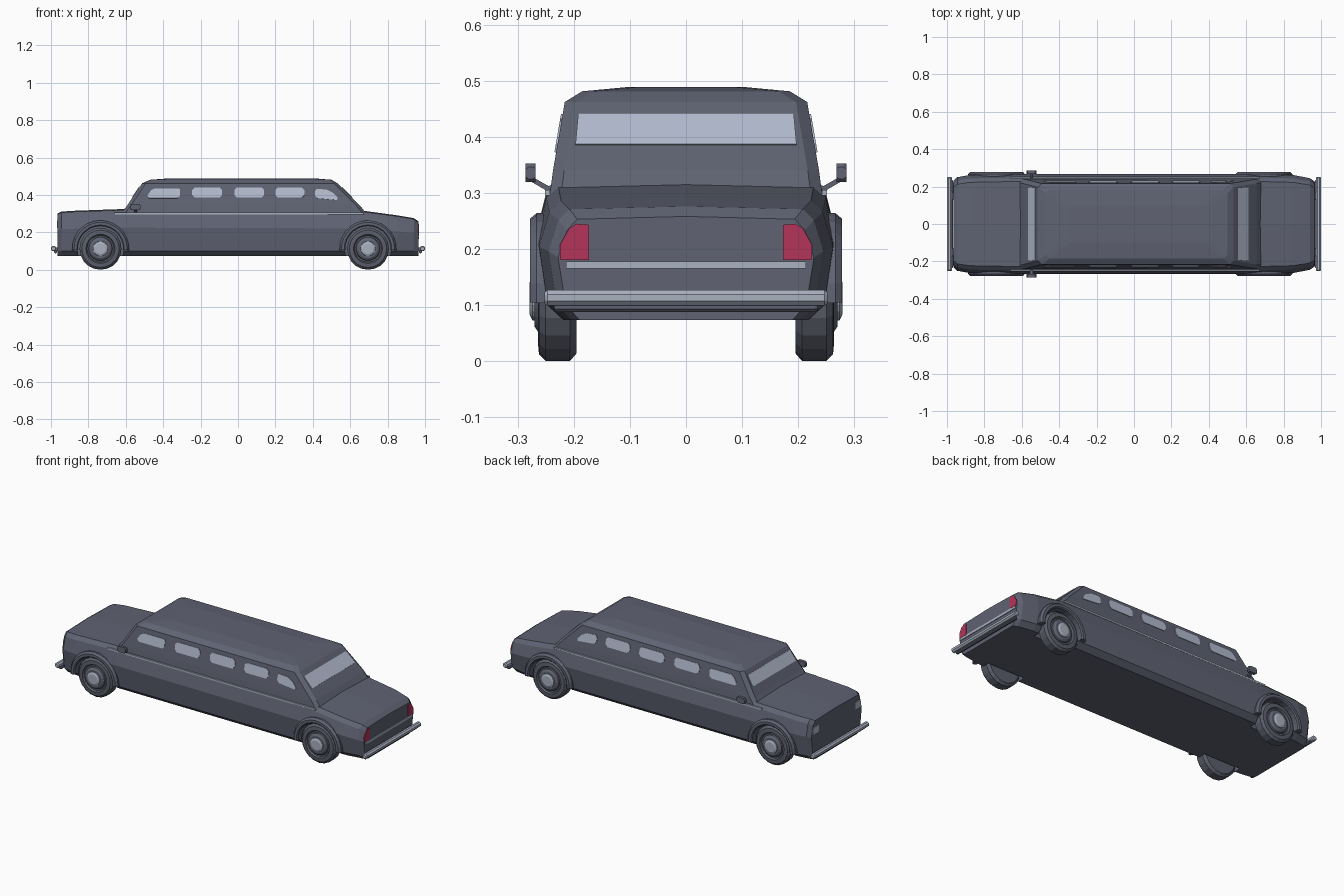
import bpy, bmesh, math
from mathutils import Vector

if "Cube" in bpy.data.objects:
    bpy.data.objects.remove(bpy.data.objects["Cube"])


def mat(name, rgb):
    m = bpy.data.materials.new(name)
    m.diffuse_color = (*rgb, 1)
    m.use_nodes = True
    m.node_tree.nodes["Principled BSDF"].inputs["Base Color"].default_value = m.diffuse_color
    return m


PAINT = mat("slate paint", (0.115, 0.125, 0.17))
GLASS = mat("pale glass", (0.45, 0.50, 0.62))
CHROME = mat("chrome", (0.40, 0.44, 0.53))
RED = mat("tail red", (0.45, 0.035, 0.10))
RUBBER = mat("tyre grey", (0.105, 0.115, 0.15))


def finish(name, bm, material):
    bmesh.ops.recalc_face_normals(bm, faces=bm.faces)
    me = bpy.data.meshes.new(name)
    bm.to_mesh(me)
    bm.free()
    me.materials.append(material)
    ob = bpy.data.objects.new(name, me)
    bpy.context.collection.objects.link(ob)
    return ob


def loft(name, rings, material, closed=False):
    """Skin a list of equal point rings; cap the ends unless the loop closes."""
    bm = bmesh.new()
    vs = [[bm.verts.new(p) for p in r] for r in rings]
    n = len(rings[0])
    for a, b in zip(vs, vs[1:] + (vs[:1] if closed else [])):
        for i in range(n):
            j = (i + 1) % n
            bm.faces.new((a[i], a[j], b[j], b[i]))
    if not closed:
        bm.faces.new(vs[0])
        bm.faces.new(vs[-1])
    return finish(name, bm, material)


def box(name, lo, hi, material):
    ring = lambda x: [(x, lo[1], lo[2]), (x, hi[1], lo[2]), (x, hi[1], hi[2]), (x, lo[1], hi[2])]
    return loft(name, [ring(lo[0]), ring(hi[0])], material)


def plate(name, pts, material, t=0.003):
    """Thin prism centred on a flat outline."""
    p = [Vector(q) for q in pts]
    n = (p[1] - p[0]).cross(p[2] - p[0]).normalized() * t
    return loft(name, [[q - n for q in p], [q + n for q in p]], material)


def lathe(name, cx, cz, side, prof, material, segs=20):
    """Revolve (radius, y) points around an axle running along y."""
    rings = [[(cx + r * math.cos(2 * math.pi * i / segs), side * y,
               cz + r * math.sin(2 * math.pi * i / segs)) for i in range(segs)]
             for r, y in prof]
    return loft(name, rings, material)


def chamfered(x0, x1, z0, z1, c=0.014):
    return [(x0 + c, z0), (x1 - c, z0), (x1, z0 + c), (x1, z1 - c),
            (x1 - c, z1), (x0 + c, z1), (x0, z1 - c), (x0, z0 + c)]


# lower body: sections along the length
def section(x, top, w):
    half = [(0.83 * w, 0.073), (0.94 * w, 0.10), (w, 0.075 + 0.6 * (top - 0.075)),
            (0.93 * w, top - 0.025), (0.85 * w, top - 0.005)]
    pts = half + [(0, top)] + [(-y, z) for y, z in reversed(half)]
    return [(x, y, z) for y, z in pts]


stations = [(-0.965, 0.300, 0.230), (-0.945, 0.311, 0.250), (-0.88, 0.315, 0.262),
            (-0.60, 0.325, 0.268), (0.65, 0.318, 0.268), (0.85, 0.291, 0.262),
            (0.94, 0.276, 0.245), (0.965, 0.258, 0.228)]
body = loft("lower_body", [section(*s) for s in stations], PAINT)

# cabin: stacked rings with chamfered corners
def cabin_ring(z, xf, xr, w, c=0.02):
    return [(xf, -w + c, z), (xf + c, -w, z), (xr - c, -w, z), (xr, -w + c, z),
            (xr, w - c, z), (xr - c, w, z), (xf + c, w, z), (xf, w - c, z)]


loft("cabin", [cabin_ring(*r) for r in [
    (0.295, -0.63, 0.69, 0.243), (0.34, -0.595, 0.655, 0.237), (0.462, -0.513, 0.533, 0.216),
    (0.481, -0.47, 0.50, 0.185), (0.489, -0.36, 0.40, 0.10)]], PAINT)


def cabin_y(z):
    return 0.237 - 0.172 * (z - 0.34)


# front and rear screens
for name, xa, xb in (("windscreen", -0.5647, -0.5278), ("rear_window", 0.610, 0.555)):
    plate(name, [(xa, -0.197, 0.385), (xa, 0.197, 0.385),
                 (xb, 0.192, 0.44), (xb, -0.192, 0.44)], GLASS)

# side windows
outlines = [chamfered(a, b, 0.385, 0.44) for a, b in ((-0.245, -0.085), (-0.02, 0.14), (0.2, 0.355))]
outlines.append([(-0.475, 0.382), (-0.325, 0.382), (-0.31, 0.395), (-0.31, 0.43),
                 (-0.32, 0.435), (-0.445, 0.435), (-0.465, 0.425), (-0.485, 0.395)])
outlines.append([(0.425, 0.382), (0.53, 0.372), (0.533, 0.385), (0.51, 0.41),
                 (0.475, 0.428), (0.42, 0.432), (0.412, 0.42), (0.412, 0.395)])

for side, tag in ((-1, "near"), (1, "far")):
    for i, o in enumerate(outlines):
        plate(f"side_window_{tag}_{i}", [(x, side * cabin_y(z), z) for x, z in o], GLASS)

    # waist stripe
    y0, y1 = sorted((side * 0.242, side * 0.251))
    box(f"waist_stripe_{tag}", (-0.66, y0, 0.295), (0.67, y1, 0.305), CHROME)

    # door mirror: stem and rounded housing
    loft(f"mirror_stem_{tag}", [[(x, side * y, z + d) for x, d in
         ((-0.555, -0.005), (-0.54, -0.005), (-0.54, 0.005), (-0.555, 0.005))]
         for y, z in ((0.225, 0.315), (0.245, 0.307), (0.278, 0.326))], PAINT)
    loft(f"mirror_{tag}", [[(x, side * y, z) for x, z in chamfered(-0.576, -0.522, 0.319, 0.352, c)]
         for y, c in ((0.268, 0.009), (0.273, 0.006), (0.281, 0.006), (0.286, 0.010))], PAINT)

    # tail lamps and headlamps
    plate(f"tail_lamp_{tag}", [(0.965, side * y, z) for y, z in
          ((0.173, 0.18), (0.224, 0.18), (0.225, 0.207), (0.208, 0.237), (0.195, 0.245), (0.173, 0.243))], RED)
    plate(f"headlamp_{tag}", [(-0.965, side * y, z) for y, z in
          ((0.165, 0.222), (0.222, 0.222), (0.218, 0.25), (0.210, 0.262), (0.165, 0.262))], GLASS)

    for cx, end in ((-0.735, "front"), (0.695, "rear")):
        # wheel well cut
        cutter = lathe(f"well_cutter_{end}_{tag}", cx, 0.112, side,
                       [(0.124, 0.18), (0.124, 0.32)], PAINT, 24)
        cutter.hide_render = True
        cutter.hide_set(True)
        mod = body.modifiers.new("well", "BOOLEAN")
        mod.operation = "DIFFERENCE"
        mod.solver = "EXACT"
        mod.object = cutter

        # flared arch
        rings = []
        for i in range(15):
            a = math.radians(-3 + 186 * i / 14)
            rings.append([(cx + r * math.cos(a), side * y, 0.112 + r * math.sin(a))
                          for r, y in ((0.121, 0.215), (0.121, 0.272), (0.127, 0.278),
                                       (0.142, 0.278), (0.152, 0.266), (0.152, 0.215))])
        loft(f"wheel_arch_{end}_{tag}", rings, PAINT)

        # tyre, rim and hub cap
        lathe(f"tyre_{end}_{tag}", cx, 0.112, side,
              [(0.06, 0.195), (0.098, 0.195), (0.112, 0.207), (0.112, 0.250), (0.100, 0.262),
               (0.078, 0.264), (0.072, 0.255), (0.04, 0.255)], RUBBER)
        lathe(f"rim_{end}_{tag}", cx, 0.112, side,
              [(0.066, 0.25), (0.062, 0.262), (0.050, 0.270), (0.03, 0.270)], PAINT)
        lathe(f"hub_cap_{end}_{tag}", cx, 0.112, side,
              [(0.041, 0.265), (0.039, 0.274), (0.028, 0.279)], CHROME)

# rear trim strip
box("boot_trim", (0.96, -0.214, 0.165), (0.969, 0.214, 0.178), CHROME)

# bumpers: chrome bar, lower bar and mounts at both ends
for s, end in ((-1, "front"), (1, "rear")):
    def bar(name, x, z, r, hw, material):
        loft(name, [[(s * (x + k * r * math.cos(math.pi * (i + 0.5) / 4) / math.cos(math.pi / 8)), y,
                      z + k * r * math.sin(math.pi * (i + 0.5) / 4) / math.cos(math.pi / 8))
                     for i in range(8)]
                    for y, k in ((-hw, 0.7), (-hw + 0.005, 1), (hw - 0.005, 1), (hw, 0.7))], material)
    bar(f"{end}_bumper", 0.986, 0.113, 0.014, 0.252, CHROME)
    bar(f"{end}_bumper_lower", 0.976, 0.096, 0.008, 0.235, PAINT)
    for y in (-0.15, 0.15):
        x0, x1 = sorted((s * 0.95, s * 0.985))
        box(f"{end}_bumper_mount", (x0, y - 0.02, 0.1), (x1, y + 0.02, 0.118), PAINT)
